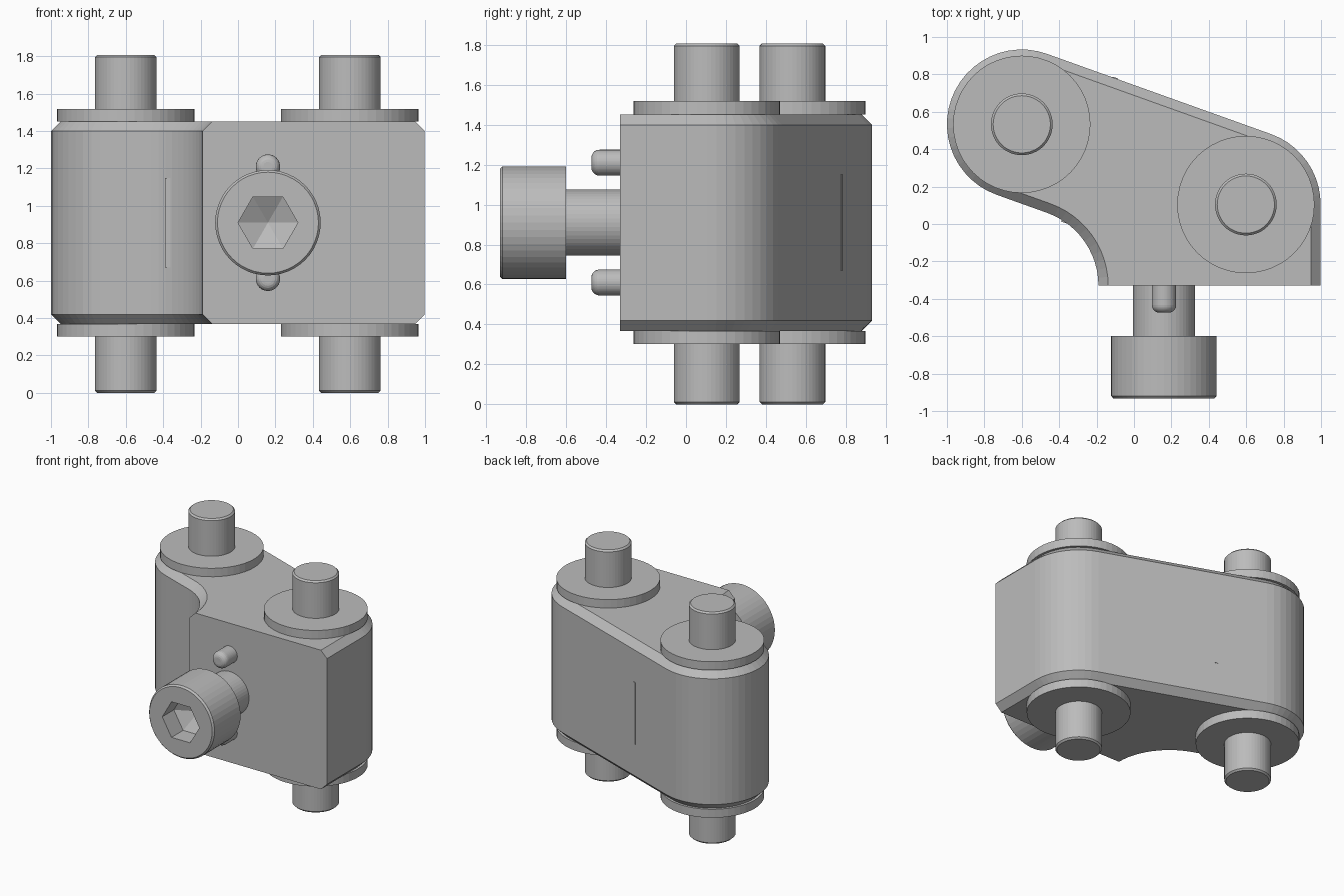
import bpy, bmesh, math
from mathutils import Matrix, Vector

cube = bpy.data.objects.get("Cube")
if cube:
    bpy.data.objects.remove(cube)

steel = bpy.data.materials.new("grey_steel")
steel.use_nodes = True
GREY = (0.5, 0.5, 0.5, 1)
steel.diffuse_color = GREY
steel.node_tree.nodes["Principled BSDF"].inputs["Base Color"].default_value = GREY

SEGMENTS = 48
BACK, FRONT = Vector((-0.6, 0.533)), Vector((0.598, 0.104))   # pin centres
AXIS_Z = 0.91                                                 # mid height
FACE_Y = -0.33                                                # flat front face


def finish(name, bm, matrix=Matrix()):
    bmesh.ops.recalc_face_normals(bm, faces=bm.faces)
    mesh = bpy.data.meshes.new(name)
    bm.to_mesh(mesh)
    bm.free()
    mesh.materials.append(steel)
    obj = bpy.data.objects.new(name, mesh)
    obj.matrix_world = matrix
    bpy.context.collection.objects.link(obj)
    return obj


def loft(name, rings, matrix=Matrix()):
    """Skin a stack of equal-length point rings and cap both ends."""
    bm = bmesh.new()
    loops = [[bm.verts.new(p) for p in ring] for ring in rings]
    for low, high in zip(loops, loops[1:]):
        for i in range(len(low)):
            j = (i + 1) % len(low)
            bm.faces.new((low[i], low[j], high[j], high[i]))
    bm.faces.new(loops[0])
    bm.faces.new(loops[-1])
    return finish(name, bm, matrix)


def ring(radius, height, hexagonal=False):
    points = []
    for i in range(SEGMENTS):
        a = math.tau * i / SEGMENTS
        r = radius
        if hexagonal:
            r *= math.cos(math.pi / 6) / math.cos(a % (math.pi / 3) - math.pi / 6)
        points.append((r * math.cos(a), r * math.sin(a), height))
    return points


def at(x, y, z):
    return Matrix.Translation((x, y, z))


def forward(x, z):
    """Place a part so that its own z axis points out of the front face."""
    return at(x, FACE_Y, z) @ Matrix.Rotation(math.pi / 2, 4, "X")


# Body: two round lobes joined by tangents, with a concave sweep to the front
along = (FRONT - BACK).normalized()
normal = Vector((-along.y, along.x))
tilt = math.atan2(normal.y, normal.x)
LOBE, SWEEP_X = 0.4, -0.19
# radius of the sweep that is tangent to the back lobe's lower line
sweep_r = (normal.dot(BACK) - LOBE - normal.x * SWEEP_X - normal.y * FACE_Y) / (1 - normal.x)
SWEEP = Vector((SWEEP_X - sweep_r, FACE_Y))


def arc(centre, radius, start, end, steps):
    for i in range(steps + 1):
        a = start + (end - start) * i / steps
        yield centre.x + radius * math.cos(a), centre.y + radius * math.sin(a)


def outline(inset, z):
    r = LOBE - inset
    points = [(FRONT.x + r, FACE_Y)]
    points += arc(FRONT, r, 0, tilt, 10)
    points += arc(BACK, r, tilt, tilt + math.pi, 24)
    points += arc(SWEEP, sweep_r + inset, tilt, 0, 12)
    return [(x, y, z) for x, y in points]


CHAMFER, BOTTOM, TOP = 0.052, 0.368, 1.452
loft("body", [outline(CHAMFER, BOTTOM), outline(0, BOTTOM + CHAMFER),
              outline(0, TOP - CHAMFER), outline(CHAMFER, TOP)])

# Hinge pins with a washer above and below
for side, centre in (("back", BACK), ("front", FRONT)):
    place = at(centre.x, centre.y, 0)
    loft(side + "_pin", [ring(0.153, 0), ring(0.165, 0.012),
                         ring(0.165, 1.795), ring(0.153, 1.807)], place)
    for level, low, high in (("lower", 0.302, BOTTOM), ("upper", TOP, 1.518)):
        loft(side + "_" + level + "_washer", [ring(0.367, low), ring(0.367, high)], place)

# Socket head screw, its hexagonal recess ending in a cone
SCREW_X = 0.16
loft("screw_shank", [ring(0.166, -0.02), ring(0.166, 0.28)], forward(SCREW_X, AXIS_Z))
loft("screw_head", [ring(0.282, 0.27), ring(0.282, 0.59), ring(0.27, 0.603),
                    ring(0.16, 0.603, True), ring(0.16, 0.46, True),
                    ring(0.001, 0.38)], forward(SCREW_X, AXIS_Z))

# Locating pins above and below the screw
for name, offset in (("upper_locating_pin", 0.3), ("lower_locating_pin", -0.3)):
    tip = [ring(0.025 + 0.04 * math.cos(a), 0.104 + 0.04 * math.sin(a))
           for a in (math.radians(d) for d in range(0, 91, 18))]
    loft(name, [ring(0.065, -0.02)] + tip, forward(SCREW_X, AXIS_Z + offset))

# Thin key passing through the body, just proud at both sides
start, end, shift = -0.119, normal.dot(BACK) + LOBE + 0.004, -0.357
bm = bmesh.new()
bmesh.ops.create_cube(bm, size=1)
bmesh.ops.scale(bm, vec=(0.03, end - start, 0.48), verts=bm.verts)
middle = along * shift + normal * (start + end) / 2
finish("key", bm, at(middle.x, middle.y, AXIS_Z)
       @ Matrix.Rotation(tilt - math.pi / 2, 4, "Z"))
